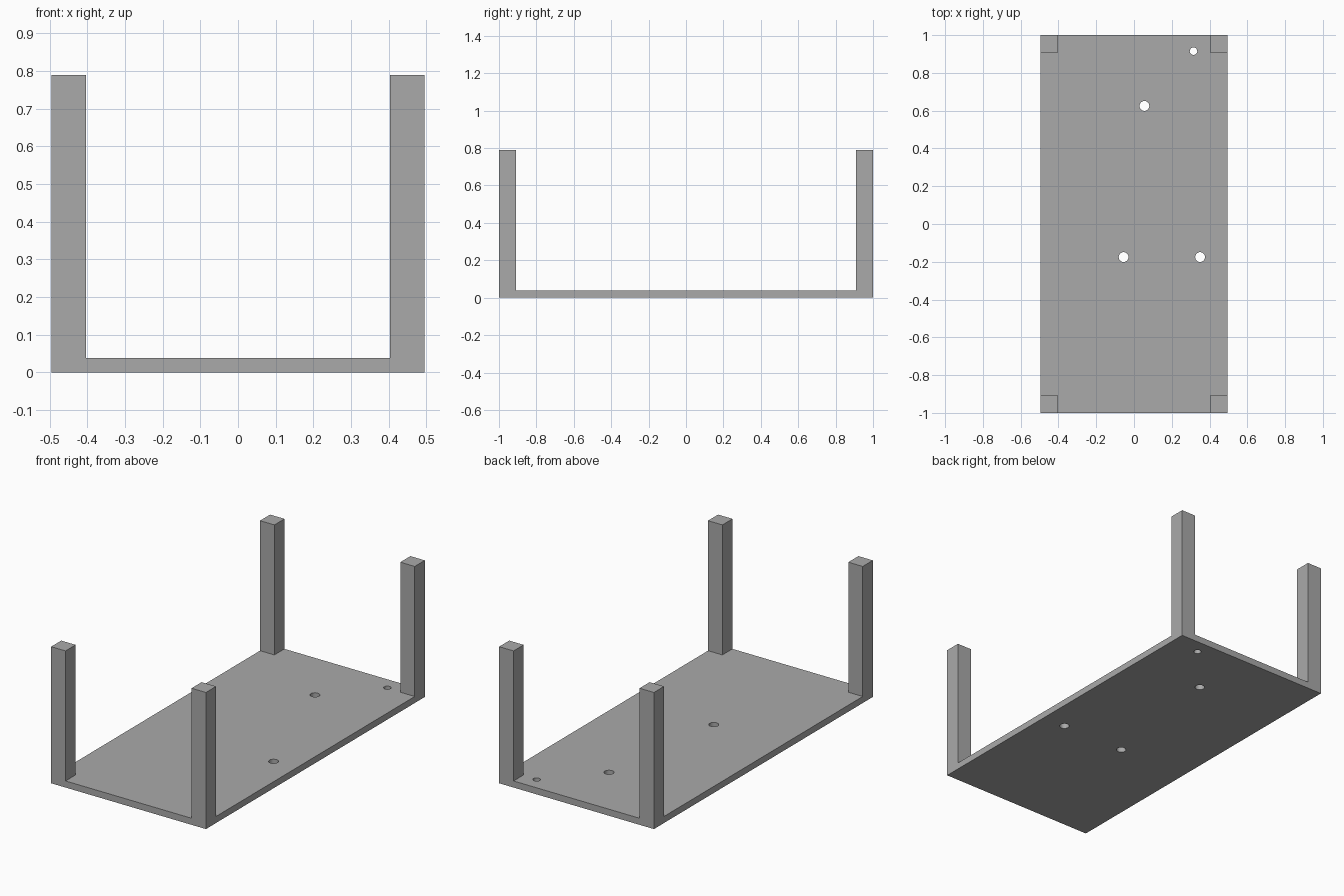
import bpy

cube = bpy.data.objects.get("Cube")
if cube:
    bpy.data.objects.remove(cube, do_unlink=True)

HALF_X, HALF_Y = 0.495, 1.0
THICK, HEIGHT, LEG = 0.038, 0.79, 0.092

grey = bpy.data.materials.new("plain grey")
grey.use_nodes = True
grey.diffuse_color = (0.4, 0.4, 0.4, 1)
grey.node_tree.nodes["Principled BSDF"].inputs["Base Color"].default_value = (0.4, 0.4, 0.4, 1)


def box(name, centre, size):
    bpy.ops.mesh.primitive_cube_add(size=1, location=centre)
    ob = bpy.context.object
    ob.name = name
    ob.scale = size
    bpy.ops.object.transform_apply(location=False, rotation=False, scale=True)
    ob.data.materials.append(grey)
    return ob


# Flat base panel
panel = box("base_panel", (0, 0, THICK / 2), (2 * HALF_X, 2 * HALF_Y, THICK))

# Round holes drilled through the panel
holes = [(0.055, 0.625, 0.026), (0.315, 0.915, 0.02),
         (-0.055, -0.175, 0.026), (0.35, -0.175, 0.026)]
for i, (x, y, radius) in enumerate(holes):
    bpy.ops.mesh.primitive_cylinder_add(vertices=32, radius=radius, depth=THICK * 4,
                                        location=(x, y, THICK / 2))
    cutter = bpy.context.object
    cutter.name = f"hole_cutter_{i + 1}"
    cutter.data.materials.append(grey)
    cutter.hide_render = True
    cutter.hide_set(True)
    cut = panel.modifiers.new(f"hole_{i + 1}", "BOOLEAN")
    cut.operation = "DIFFERENCE"
    cut.solver = "EXACT"
    cut.object = cutter

# Apply the cuts and discard the cutters
bpy.context.view_layer.objects.active = panel
for mod in list(panel.modifiers):
    cutter = mod.object
    bpy.ops.object.modifier_apply(modifier=mod.name)
    bpy.data.objects.remove(cutter, do_unlink=True)

# Square legs standing on the four corners
for end, sy in (("front", -1), ("back", 1)):
    for side, sx in (("left", 1), ("right", -1)):
        box(f"{end}_{side}_leg",
            (sx * (HALF_X - LEG / 2), sy * (HALF_Y - LEG / 2), (HEIGHT + THICK) / 2),
            (LEG, LEG, HEIGHT - THICK))
